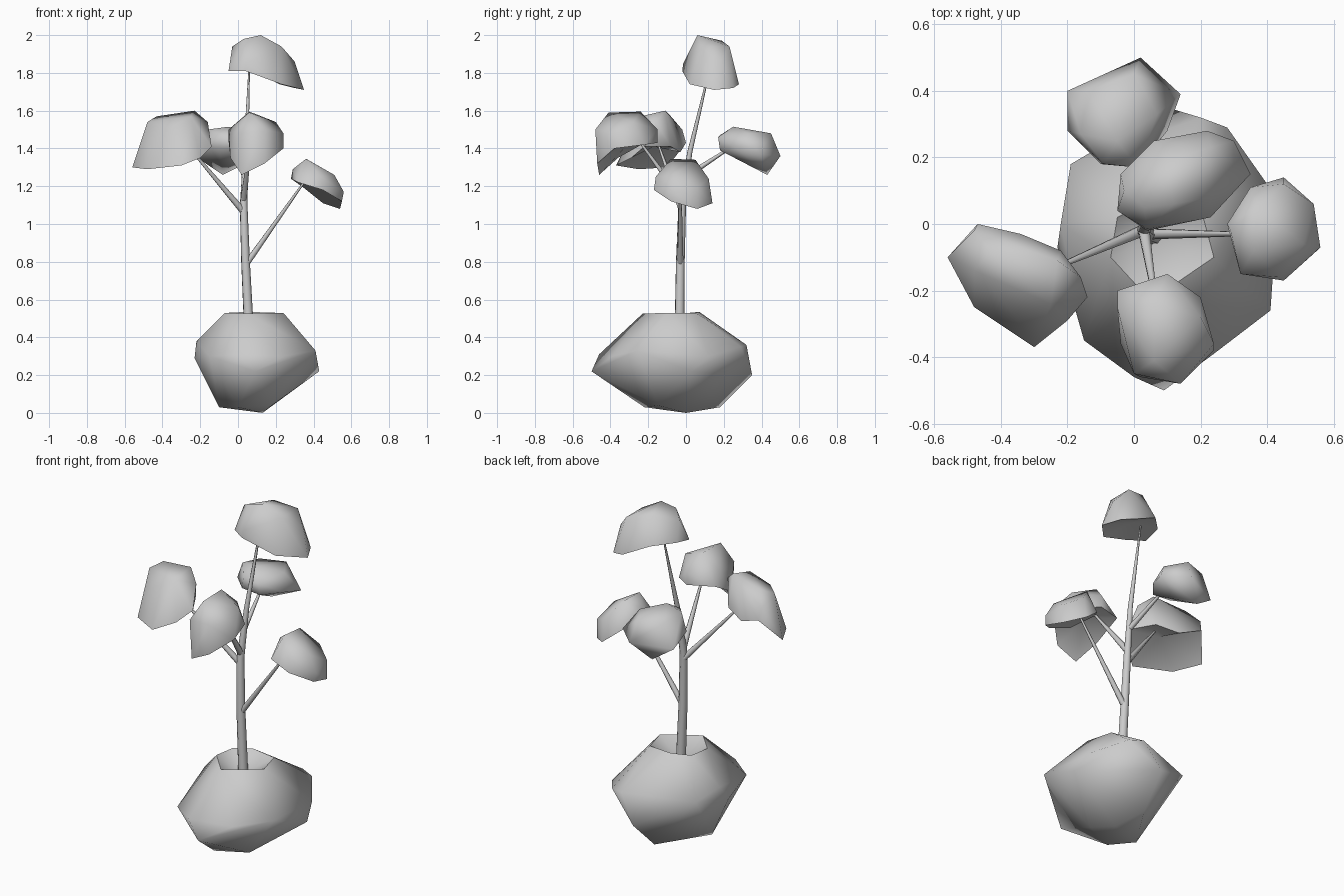
import bpy, bmesh, math
from mathutils import Vector


def finish(name, bm, angle=75):
    bmesh.ops.recalc_face_normals(bm, faces=bm.faces)
    me = bpy.data.meshes.new(name)
    bm.to_mesh(me)
    bm.free()
    me.shade_smooth()
    me.set_sharp_from_angle(angle=math.radians(angle))
    ob = bpy.data.objects.new(name, me)
    bpy.context.collection.objects.link(ob)
    return ob


def hull(points):
    bm = bmesh.new()
    for p in points:
        bm.verts.new(p)
    bmesh.ops.convex_hull(bm, input=bm.verts)
    bmesh.ops.delete(bm, geom=[v for v in bm.verts if not v.link_faces], context='VERTS')
    return bm


def hollow_hull(name, rim, body, centre, angle=75):
    """Faceted hull of rim and body, with the rim's cap pushed in to one point."""
    bm = hull(rim + body)
    is_rim = {v for v in bm.verts if any((v.co - Vector(r)).length < 1e-4 for r in rim)}
    doomed = [f for f in bm.faces if all(v in is_rim for v in f.verts)]
    bmesh.ops.delete(bm, geom=doomed, context='FACES')
    edges = [e for e in bm.edges if e.is_boundary]
    c = bm.verts.new(centre)
    for e in edges:
        bm.faces.new((e.verts[0], e.verts[1], c))
    finish(name, bm, angle)


def limb(name, path, sides=8):
    """Tapered tube through (x, y, z, radius) stations."""
    bm = bmesh.new()
    pts = [Vector(p[:3]) for p in path]
    rings = []
    for i, p in enumerate(pts):
        d = (pts[min(i + 1, len(pts) - 1)] - pts[max(i - 1, 0)]).normalized()
        u = d.cross(Vector((0.3, 1, 0))).normalized()
        w = d.cross(u)
        rings.append([bm.verts.new(p + path[i][3] * (
            u * math.cos(2 * math.pi * k / sides) + w * math.sin(2 * math.pi * k / sides)))
            for k in range(sides)])
    for a, b in zip(rings, rings[1:]):
        for k in range(sides):
            n = (k + 1) % sides
            bm.faces.new((a[k], a[n], b[n], b[k]))
    bm.faces.new(rings[0])
    bm.faces.new(rings[-1])
    finish(name, bm)


# Boulder-like base with a sunken top
hollow_hull("base_boulder",
            [(-.07, -.1, .53), (.05, -.23, .525), (.24, -.1, .53),
             (.2, .05, .53), (.05, .07, .535), (-.05, .02, .53)],
            [(-.10, -.10, .03), (.13, 0, 0), (0, -.22, .03), (.08, .18, .03), (.18, -.15, .04),
             (-.23, -.07, .29), (-.19, .18, .35), (-.15, -.35, .3), (.09, -.5, .22),
             (0, -.46, .31), (.24, -.39, .3), (.41, -.26, .33), (.43, .03, .22),
             (.4, .12, .3), (.28, .29, .35), (.2, .32, .36), (.1, .35, .2), (-.22, 0, .38)],
            (.06, -.04, .43), 60)

# Trunk and branches
limb("trunk", [(.06, -.035, .40, .027), (.04, -.03, .8, .024), (.03, -.02, 1.1, .021),
               (.042, .02, 1.38, .014), (.06, .13, 1.84, .004)])
limb("branch_right", [(.045, -.03, .79, .017), (.37, -.03, 1.25, .005)])
limb("branch_left", [(.025, -.02, 1.07, .018), (-.28, -.15, 1.43, .005)])
limb("branch_front", [(.03, -.02, 1.13, .018), (.07, -.27, 1.47, .005)])
limb("branch_back", [(.035, 0, 1.25, .016), (-.02, .29, 1.44, .005)])

# Foliage clumps
hollow_hull("foliage_top",
            [(-.05, .04, 1.81), (-.04, .15, 1.83), (.06, .25, 1.82), (.22, .28, 1.74),
             (.3, .25, 1.72), (.35, .15, 1.71), (.23, .02, 1.74), (.04, -.02, 1.81)],
            [(-.03, .1, 1.94), (.03, .05, 1.98), (.12, .06, 2.0), (.1, .19, 1.97),
             (.23, .23, 1.94), (.23, .08, 1.94), (.3, .18, 1.86), (.04, -.015, 1.85)],
            (.12, .13, 1.82))
hollow_hull("foliage_left",
            [(-.56, -.10, 1.30), (-.47, 0, 1.43), (-.34, -.03, 1.38), (-.22, -.08, 1.41),
             (-.14, -.22, 1.41), (-.20, -.29, 1.35), (-.30, -.37, 1.31), (-.48, -.25, 1.29)],
            [(-.48, -.02, 1.5), (-.48, -.14, 1.54), (-.43, -.08, 1.57), (-.23, -.11, 1.60),
             (-.25, -.24, 1.57), (-.16, -.16, 1.54), (-.36, -.27, 1.51)],
            (-.32, -.17, 1.41))
hollow_hull("foliage_back",
            [(-.2, .40, 1.34), (.02, .5, 1.36), (.14, .39, 1.37),
             (.1, .28, 1.39), (.02, .18, 1.39), (-.1, .18, 1.40), (-.2, .28, 1.40)],
            [(-.16, .27, 1.5), (-.05, .25, 1.515), (-.14, .40, 1.48), (0, .45, 1.48),
             (.07, .33, 1.48), (.01, .17, 1.46), (-.09, .18, 1.47), (-.08, .43, 1.26)],
            (-.02, .30, 1.41))
hollow_hull("foliage_front",
            [(-.05, -.2, 1.44), (.1, -.15, 1.43), (.2, -.22, 1.42), (.24, -.38, 1.40),
             (.14, -.47, 1.32), (.02, -.46, 1.26), (-.04, -.36, 1.35)],
            [(-.05, -.25, 1.50), (.06, -.24, 1.595), (.06, -.41, 1.59), (.2, -.28, 1.54),
             (.24, -.36, 1.48), (.14, -.48, 1.5), (0, -.45, 1.48), (.1, -.15, 1.5)],
            (.09, -.3, 1.43))
hollow_hull("foliage_right",
            [(.28, 0, 1.24), (.32, -.15, 1.22), (.45, -.17, 1.18), (.55, -.08, 1.12),
             (.54, .06, 1.08), (.45, .14, 1.11), (.35, .11, 1.19)],
            [(.29, -.02, 1.29), (.36, -.08, 1.345), (.37, .05, 1.34), (.51, -.06, 1.26),
             (.45, .12, 1.24), (.56, -.07, 1.17), (.44, -.16, 1.25), (.54, .06, 1.19)],
            (.42, -.02, 1.2))
